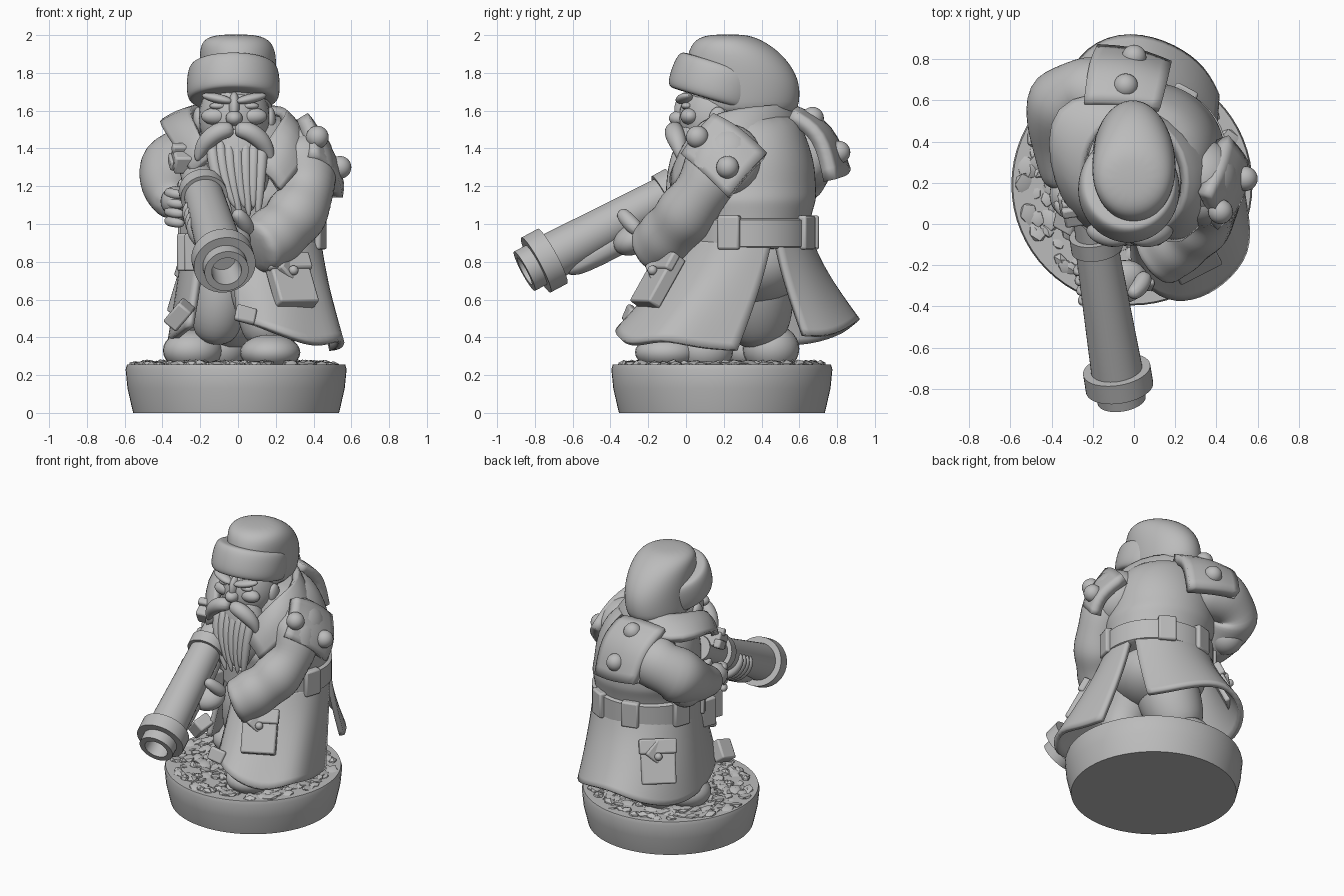
import bpy, bmesh, math, random
from mathutils import Vector, Matrix, Euler

random.seed(4)
if "Cube" in bpy.data.objects:
    bpy.data.objects.remove(bpy.data.objects["Cube"])

grey = bpy.data.materials.new("plain_grey")
grey.use_nodes = True
grey.diffuse_color = (0.5, 0.5, 0.5, 1)
grey.node_tree.nodes["Principled BSDF"].inputs["Base Color"].default_value = (0.5, 0.5, 0.5, 1)


def finish(name, bm, sub=0, thick=0, bevel=0, flat=False):
    bmesh.ops.recalc_face_normals(bm, faces=bm.faces)
    me = bpy.data.meshes.new(name)
    bm.to_mesh(me)
    bm.free()
    me.materials.append(grey)
    for p in me.polygons:
        p.use_smooth = not flat
    ob = bpy.data.objects.new(name, me)
    bpy.context.scene.collection.objects.link(ob)
    if sub:
        m = ob.modifiers.new("smooth", 'SUBSURF')
        m.levels = m.render_levels = sub
        m.boundary_smooth = 'PRESERVE_CORNERS'
    else:
        me.set_sharp_from_angle(angle=math.radians(35))
    if thick:
        m = ob.modifiers.new("thickness", 'SOLIDIFY')
        m.thickness, m.offset = thick, 0
    if bevel:
        m = ob.modifiers.new("bevel", 'BEVEL')
        m.width, m.segments = bevel, 2
    return ob


def skin(name, rings, caps=True, closed=True, **kw):
    """Bridge rows of points into a surface."""
    bm = bmesh.new()
    rows = [[bm.verts.new(p) for p in r] for r in rings]
    n = len(rows[0])
    for a, b in zip(rows, rows[1:]):
        for i in range(n if closed else n - 1):
            j = (i + 1) % n
            bm.faces.new((a[i], a[j], b[j], b[i]))
    if caps and closed:
        bm.faces.new(rows[0])
        bm.faces.new(rows[-1])
    return finish(name, bm, **kw)


def stack(name, rings, n=16, mat=Matrix(), **kw):
    """Ellipses (x, y, z, rx, ry) piled along local z."""
    turn = [2 * math.pi * i / n for i in range(n)]
    return skin(name, [[mat @ Vector((x + rx * math.cos(a), y + ry * math.sin(a), z))
                        for a in turn] for x, y, z, rx, ry in rings], **kw)


def tube(name, path, n=10, sub=2):
    """Round limb through (x, y, z, radius) points."""
    pts = [Vector(p[:3]) for p in path]
    rings = []
    for i, p in enumerate(pts):
        d = pts[min(i + 1, len(pts) - 1)] - pts[max(i - 1, 0)]
        u = d.cross(Vector((0.3, 0.2, 1))).normalized()
        v = d.cross(u).normalized()
        rings.append([p + path[i][3] * (u * math.cos(a) + v * math.sin(a))
                      for a in (2 * math.pi * k / n for k in range(n))])
    return skin(name, rings, sub=sub)


def ball(name, loc, size, rot=(0, 0, 0)):
    bm = bmesh.new()
    m = Matrix.LocRotScale(Vector(loc), Euler(rot), Vector(size))
    bmesh.ops.create_uvsphere(bm, u_segments=24, v_segments=14, radius=1, matrix=m)
    return finish(name, bm)


def box(name, loc, size, rot=(0, 0, 0), bevel=0.012):
    bm = bmesh.new()
    m = Matrix.LocRotScale(Vector(loc), Euler([math.radians(a) for a in rot]), Vector(size))
    bmesh.ops.create_cube(bm, size=1, matrix=m)
    return finish(name, bm, bevel=bevel, flat=True)


# Base and rubble
B = (-0.01, 0.19)
stack("base", [(*B, z, r, r) for z, r in ((0, .545), (.02, .55), (.13, .575), (.23, .585), (.255, .578))], n=64)
bm = bmesh.new()
for k in range(330):
    a, r, s = random.uniform(0, 6.28), 0.53 * math.sqrt(random.random()), random.uniform(.025, .05)
    m = Matrix.LocRotScale(Vector((B[0] + r * math.cos(a), B[1] + r * math.sin(a), .25)),
                           Euler((random.uniform(-.25, .25), random.uniform(-.25, .25), a)),
                           Vector((s, s * 1.3, random.uniform(.012, .034))))
    bmesh.ops.create_icosphere(bm, subdivisions=1, radius=1, matrix=m)
finish("rubble", bm, flat=True)

# Boots and trousers
ball("left_boot_toe", (.17, -.1, .32), (.16, .17, .095))
ball("left_boot_heel", (.18, .1, .33), (.13, .15, .12))
ball("right_boot_toe", (-.24, .33, .33), (.16, .15, .11), (0, 0, .5))
ball("right_boot_heel", (-.1, .45, .34), (.15, .15, .13))
tube("left_leg", [(.17, .05, .36, .12), (.15, .03, .48, .16), (.12, .08, .62, .17), (.1, .2, .85, .2)])
tube("right_leg", [(-.1, .42, .36, .12), (-.06, .38, .48, .2), (0, .36, .62, .23), (.05, .34, .85, .24)])
tube("right_knee", [(-.13, .3, .38, .1), (-.11, .24, .48, .15), (-.1, .2, .6, .16), (-.06, .22, .88, .17)])
ball("hips", (.06, .33, .78), (.31, .3, .22))

# Coat body
stack("coat_body", [(.07, .33, .84, .35, .32), (.08, .33, .95, .35, .32), (.08, .34, 1.08, .365, .34),
                    (.07, .34, 1.13, .385, .36), (.06, .35, 1.2, .37, .345), (.05, .36, 1.33, .37, .33),
                    (.03, .35, 1.5, .33, .28), (0, .33, 1.6, .22, .24)], sub=2)


# Flared coat skirts, split at the side and open in front
def skirt(name, a0, a1, hem):
    n = len(hem)
    rows = []
    for t in (0, .25, .5, .75, 1):
        row = []
        for i, h in enumerate(hem):
            a = math.radians(a0 + (a1 - a0) * i / (n - 1))
            top = Vector((.07 + .36 * math.cos(a), .33 + .33 * math.sin(a), .92))
            p = top.lerp(Vector(h), t ** 1.25)
            p.z = top.z + (h[2] - top.z) * t
            row.append(p)
        rows.append(row)
    skin(name, rows, closed=False, sub=2, thick=.035)


skirt("front_skirt", -105, 22, [(0, -.2, .49), (.12, -.36, .46), (.28, -.37, .4), (.43, -.29, .35),
                                (.56, -.14, .4), (.54, .06, .34), (.5, .27, .33)])
skirt("back_skirt", 26, 225, [(.4, .62, .41), (.34, .75, .4), (.2, .86, .45), (-.02, .93, .51), (-.23, .86, .43),
                              (-.34, .66, .36), (-.37, .44, .36), (-.33, .2, .4), (-.25, .02, .46)])

# Belt, loops and pouches
stack("belt", [(.075, .335, z, .355 + r, .325 + r) for z, r in ((.87, .005), (.88, .022), (1.02, .022), (1.03, .005))],
      n=48)
for k, deg in enumerate((-18, 62, 105, 160, 205)):
    a = math.radians(deg)
    box("belt_loop_%d" % k, (.075 + .372 * math.cos(a), .335 + .342 * math.sin(a), .955),
        (.12, .055, .18), (0, 0, deg + 90))
for k, y in enumerate((.0, .13)):
    box("side_pouch_%d" % k, (-.22 - y * .3, y + .02, .85), (.1, .12, .2), (0, 0, -20))


# Coat pockets with a flap and a button
def pocket(name, loc, rot):
    m = Matrix.LocRotScale(Vector(loc), Euler([math.radians(a) for a in rot]), None)
    box(name, loc, (.23, .08, .3), rot)
    box(name + "_flap", m @ Vector((0, -.03, .1)), (.25, .05, .1), rot)
    box(name + "_flap_tip", m @ Vector((0, -.025, .06)), (.13, .045, .13), (rot[0], rot[1] + 45, rot[2]))
    ball(name + "_button", m @ Vector((0, -.055, .03)), (.026,) * 3)


pocket("left_pocket", (.28, -.15, .7), (-32, 0, 27))
pocket("right_pocket", (-.23, .65, .66), (-25, 0, 220))
box("hanging_tag", (.04, -.3, .52), (.11, .04, .09), (-20, 15, 10))
box("sheath", (-.31, .02, .52), (.09, .12, .14), (20, 40, 0))

# Collar with lapels
skin("collar", [
    [(.08, -.03, 1.3), (.24, .06, 1.55), (.26, .35, 1.61), (0, .6, 1.63), (-.26, .4, 1.62), (-.24, .08, 1.55), (-.14, -.02, 1.35)],
    [(.17, -.07, 1.26), (.31, .02, 1.5), (.31, .36, 1.57), (0, .62, 1.57), (-.34, .5, 1.61), (-.32, .12, 1.54), (-.19, -.03, 1.32)],
    [(.22, -.06, 1.18), (.38, .05, 1.36), (.36, .36, 1.5), (0, .63, 1.49), (-.44, .62, 1.56), (-.38, .18, 1.5), (-.23, 0, 1.27)]],
    closed=False, sub=2, thick=.05)

# Sleeves
ball("left_shoulder", (.34, .22, 1.33), (.17, .19, .2))
tube("left_sleeve", [(.26, .2, 1.4, .14), (.35, .17, 1.35, .19), (.37, .12, 1.22, .18), (.35, .05, 1.12, .165),
                     (.31, 0, 1.05, .185), (.26, -.05, .99, .155), (.2, -.09, .94, .18),
                     (.14, -.14, .89, .16), (.08, -.18, .86, .17)])
tube("right_sleeve", [(0, .58, 1.38, .17), (-.16, .62, 1.38, .2), (-.27, .65, 1.36, .19), (-.34, .62, 1.31, .22),
                      (-.36, .5, 1.24, .18), (-.36, .4, 1.18, .15), (-.36, .28, 1.14, .115), (-.34, .18, 1.1, .1)])
ball("right_elbow", (-.36, .52, 1.16), (.11, .12, .11))

# Shoulder plates with studs
skin("left_shoulder_plate", [
    [(.38, -.01, 1.36), (.38, .06, 1.47), (.34, .15, 1.57)],
    [(.5, .1, 1.27), (.5, .18, 1.38), (.4, .28, 1.5)],
    [(.52, .23, 1.14), (.54, .3, 1.24), (.43, .42, 1.36)]], closed=False, sub=2, thick=.07)
skin("right_shoulder_plate", [
    [(-.24, .58, 1.58), (-.05, .58, 1.6), (.12, .55, 1.57)],
    [(-.22, .76, 1.51), (-.02, .77, 1.52), (.16, .71, 1.48)],
    [(-.18, .84, 1.28), (0, .83, 1.25), (.17, .76, 1.23)]], closed=False, sub=2, thick=.07)
for k, p in enumerate(((.42, .06, 1.46), (.54, .22, 1.3), (-.04, .67, 1.56), (0, .81, 1.38))):
    ball("shoulder_stud_%d" % k, p, (.06,) * 3)

# Head and hat
ball("head", (-.02, .16, 1.56), (.19, .2, .22))
ball("nose", (-.02, -.035, 1.56), (.045, .055, .04))
ball("nose_bridge", (-.02, -.01, 1.62), (.03, .05, .08), (-.25, 0, 0))
for s, side in ((-1, "right"), (1, "left")):
    ball(side + "_brow", (-.02 + s * .09, -.01, 1.665), (.085, .04, .025), (0, -s * .2, s * .3))
    ball(side + "_eye", (-.02 + s * .085, .005, 1.625), (.045, .03, .02))
    ball(side + "_cheek", (-.02 + s * .1, .02, 1.57), (.075, .05, .045))
    ball(side + "_ear", (-.02 + s * .19, .17, 1.55), (.03, .05, .07))
    tube(side + "_moustache", [(-.02, -.05, 1.5, .04), (-.02 + s * .07, -.07, 1.5, .055),
                               (-.02 + s * .14, -.05, 1.45, .055), (-.02 + s * .18, -.03, 1.39, .04),
                               (-.02 + s * .2, -.03, 1.33, .012)])
ball("beard_core", (0, .05, 1.3), (.17, .12, .28))
for k in range(7):
    x = -.14 + k * .045
    tube("beard_strand_%d" % k, [(x, -.01, 1.45, .035), (x * .95, -.06, 1.33, .035), (x * .75 + .015, -.08, 1.18, .032),
                                 (x * .5 + .04, -.09, 1.03 + .05 * (k % 2), .012)])
stack("hat_crown", [(-.02, .3, 1.56, .19, .28), (-.01, .3, 1.64, .2, .31), (0, .3, 1.77, .205, .31),
                    (0, .26, 1.9, .21, .26), (-.01, .22, 1.98, .185, .18), (-.01, .22, 2.005, .09, .09)], sub=2)
tilt = Matrix.Translation((-.025, .175, 1.75)) @ Matrix.Rotation(-.29, 4, 'X')
stack("hat_band", [(0, 0, z, rx, rx + .015) for z, rx in
                   ((-.1, .2), (-.1, .24), (-.05, .255), (.05, .25), (.1, .23), (.1, .19))], mat=tilt, sub=2)

# Launcher, built along its own axis
axis = Vector((-.13, .8, .43)).normalized()
gun = Matrix.Translation((-.06, -.855, .75)) @ axis.to_track_quat('Z', 'Y').to_matrix().to_4x4()
profile = ((.15, .07), (0, .08), (0, .118), (.07, .118), (.07, .165), (.17, .165), (.17, .125),
           (.84, .105), (.84, .125), (.92, .125), (.92, .095), (1.2, .085))
stack("barrel", [(0, 0, t, r, r) for t, r in profile], n=40, mat=gun)
low = gun @ Vector((0, 0, .17)) + Vector((.02, .04, -.09))
high = gun @ Vector((0, 0, 1)) + Vector((.02, .04, -.09))
tube("lower_rail", [(*low, .075), (*low.lerp(high, .5), .075), (*high, .075)])
box("sight_base", (-.28, .07, 1.34), (.13, .14, .1), (30, 0, 9))
box("sight_top", (-.3, .06, 1.4), (.1, .05, .05), (30, 0, 9))
box("sight_side", (-.34, .1, 1.33), (.05, .1, .06), (30, 0, 9))
box("grip", (-.28, .16, 1.12), (.07, .1, .22), (-20, 0, 9))

# Hands
ball("left_palm", (-.05, -.28, .92), (.12, .11, .08), (.5, 0, .3))
tube("left_thumb", [(.06, -.24, .95, .045), (.03, -.31, 1.02, .045), (-.02, -.35, 1.07, .035)])
ball("right_hand", (-.33, .14, 1.12), (.08, .1, .08))
for k in range(4):
    c = gun @ Vector((0, 0, .55 + k * .055))
    tube("left_finger_%d" % k, [(*(c + Vector((.02, .05, -.15))), .03), (*(c + Vector((-.08, .03, -.11))), .032),
                                (*(c + Vector((-.125, 0, -.02))), .028), (*(c + Vector((-.1, -.01, .03))), .02)], n=8)
    tube("right_finger_%d" % k, [(-.38, .12, 1.17 - k * .05, .028), (-.35, .05, 1.16 - k * .05, .03),
                                 (-.28, .04, 1.15 - k * .05, .025)], n=8)
